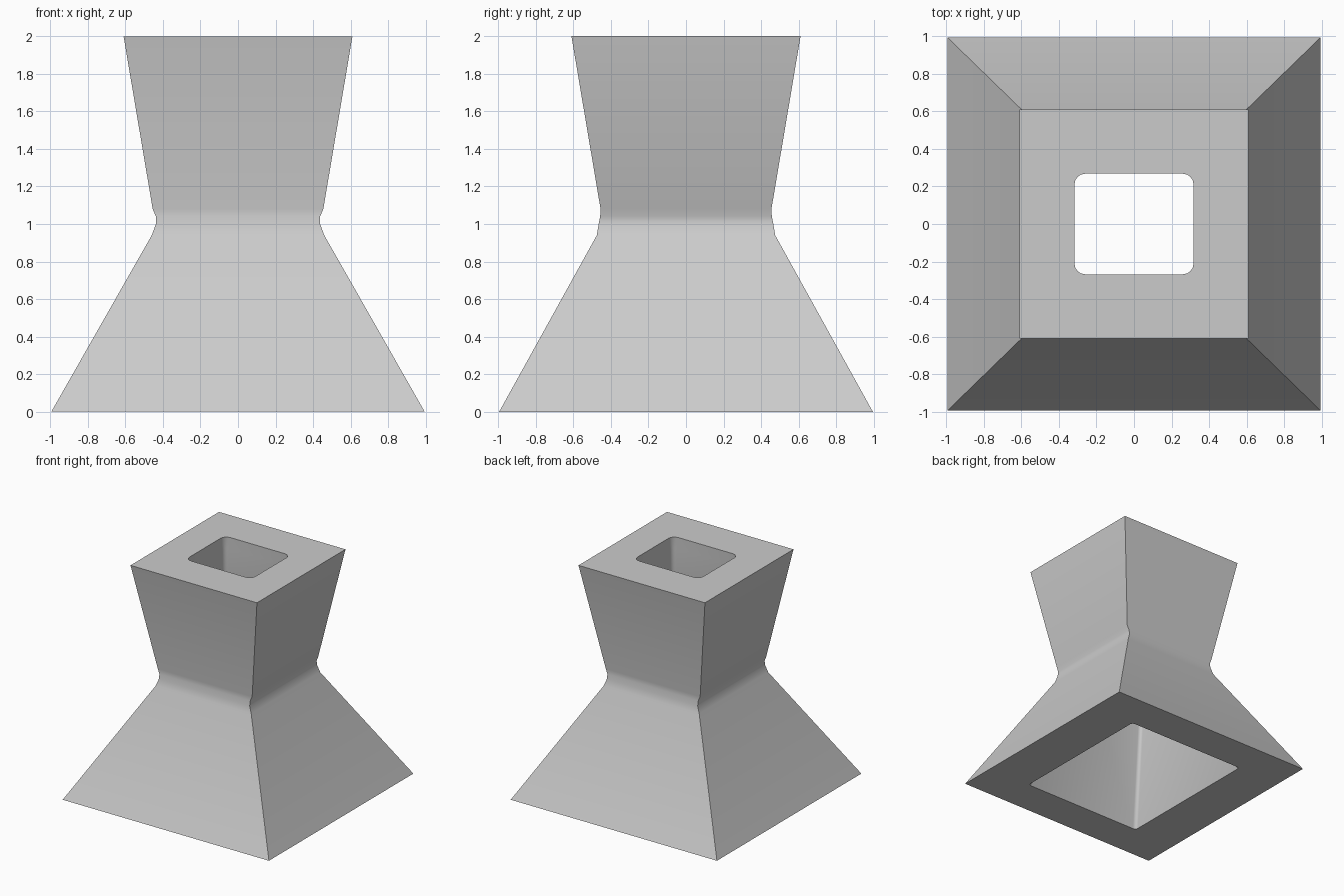
import bpy, bmesh, math

if "Cube" in bpy.data.objects:
    bpy.data.objects.remove(bpy.data.objects["Cube"])

# One plain stone colour
stone = bpy.data.materials.new("grey stone")
stone.diffuse_color = (0.6, 0.6, 0.6, 1)
stone.use_nodes = True
stone.node_tree.nodes["Principled BSDF"].inputs["Base Color"].default_value = stone.diffuse_color

bm = bmesh.new()


def ring(hx, hy, z, radius=0.0, steps=4):
    """Rectangle loop of vertices, optionally with rounded corners."""
    verts = []
    for i, (sx, sy) in enumerate([(1, 1), (-1, 1), (-1, -1), (1, -1)]):
        cx, cy = sx * (hx - radius), sy * (hy - radius)
        for k in range(steps + 1 if radius else 1):
            a = math.pi / 2 * (i + k / steps)
            verts.append(bm.verts.new((cx + radius * math.cos(a),
                                       cy + radius * math.sin(a), z)))
    return verts


def skin(rings):
    """Join consecutive rings with quads."""
    for a, b in zip(rings, rings[1:]):
        n = len(a)
        for i in range(n):
            j = (i + 1) % n
            bm.faces.new((a[i], a[j], b[j], b[i]))


def loop_edges(verts):
    return [bm.edges.get((v, verts[i - 1])) for i, v in enumerate(verts)]


# Outer walls: wide foot, pinched neck, flared top (half x, half y, z)
outer = [ring(*p) for p in [
    (0.995, 0.995, 0), (0.46, 0.475, 0.94), (0.438, 0.465, 1.0),
    (0.438, 0.457, 1.04), (0.455, 0.455, 1.08), (0.61, 0.61, 2)]]
skin(outer)

# Inner shaft: flared below, straight above, with rounded mouth
inner = [ring(*p) for p in [
    (0.58, 0.67, 0, 0.03), (0.317, 0.268, 1.0, 0.03),
    (0.317, 0.268, 1.9, 0.04), (0.317, 0.268, 2, 0.055)]]
skin(inner)

# Flat rims at the base and the top
for k in (0, -1):
    bmesh.ops.triangle_fill(bm, use_beauty=True,
                            edges=loop_edges(outer[k]) + loop_edges(inner[k]))

bmesh.ops.recalc_face_normals(bm, faces=bm.faces)
mesh = bpy.data.meshes.new("hollow_pedestal")
bm.to_mesh(mesh)
bm.free()
mesh.materials.append(stone)
pedestal = bpy.data.objects.new("hollow_pedestal", mesh)
bpy.context.collection.objects.link(pedestal)

# Smooth only the soft neck and the rounded corners
bpy.context.view_layer.objects.active = pedestal
pedestal.select_set(True)
bpy.ops.object.shade_smooth_by_angle(angle=math.radians(25))
